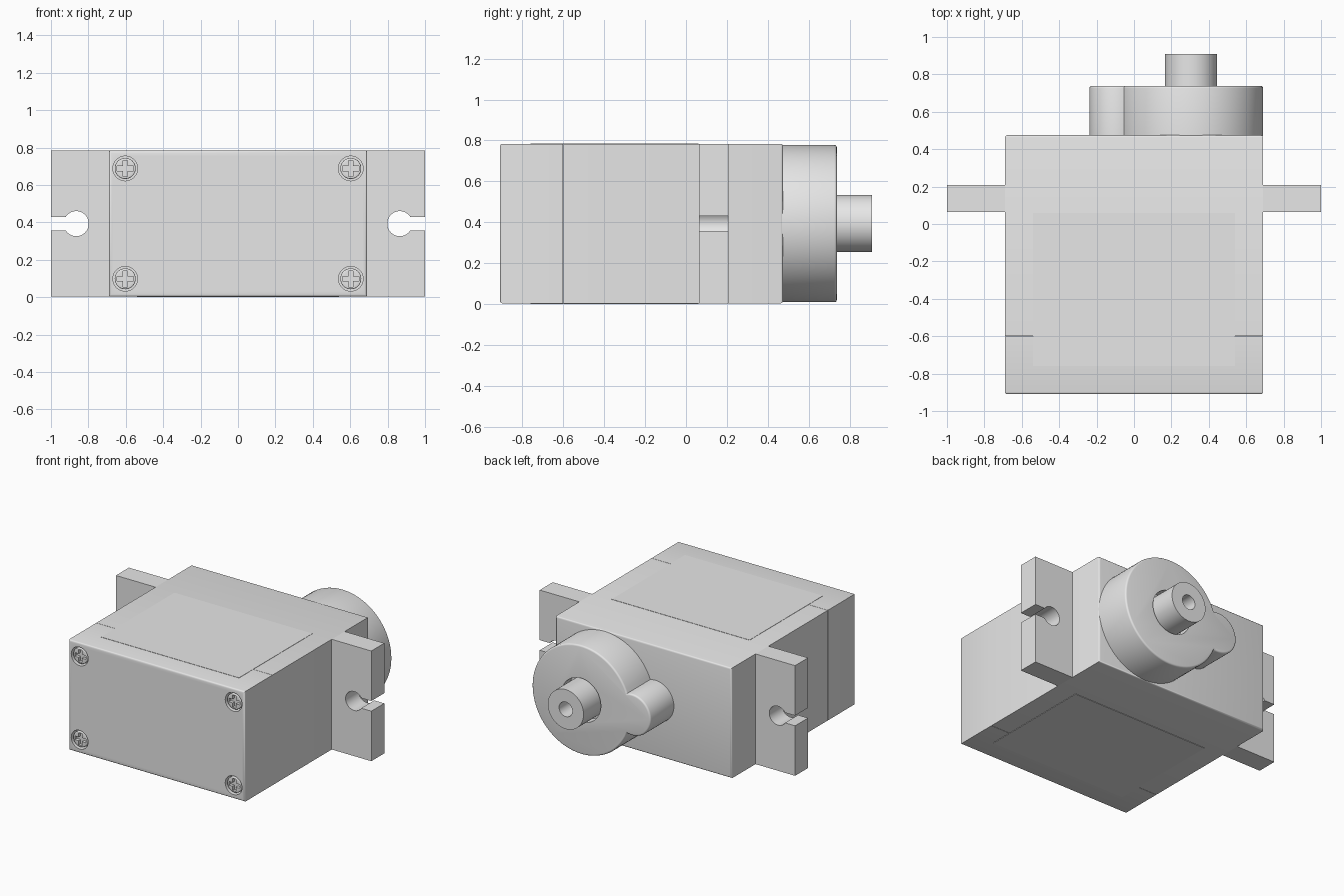
import bpy, bmesh
from math import sin, cos, pi, asin, acos, radians

if "Cube" in bpy.data.objects:
    bpy.data.objects.remove(bpy.data.objects["Cube"], do_unlink=True)

grey = bpy.data.materials.new("light grey plastic")
grey.use_nodes = True
grey.diffuse_color = (0.8, 0.8, 0.8, 1)
grey.node_tree.nodes["Principled BSDF"].inputs["Base Color"].default_value = (0.8, 0.8, 0.8, 1)

MID = 0.393                  # height of the centre line
LOW, HIGH = 0.003, 0.783     # case bottom and top
HALF = 0.69                  # half width of the case


def arc(cx, cz, r, start, end, steps):
    return [(cx + r * cos(start + (end - start) * i / steps),
             cz + r * sin(start + (end - start) * i / steps)) for i in range(steps + 1)]


def circle(cx, cz, r, steps=48):
    return arc(cx, cz, r, 0, 2 * pi, steps)[:-1]


def rect(x0, x1, z0, z1):
    return [(x0, z0), (x1, z0), (x1, z1), (x0, z1)]


def prism(name, outline, y0, y1, rim=None, bevel=0.012):
    """Extrude an x-z outline along y, rounding the rim at one y if asked."""
    bm = bmesh.new()
    a = [bm.verts.new((x, y0, z)) for x, z in outline]
    b = [bm.verts.new((x, y1, z)) for x, z in outline]
    bm.faces.new(a)
    bm.faces.new(b[::-1])
    for i in range(len(a)):
        j = (i + 1) % len(a)
        bm.faces.new((a[i], b[i], b[j], a[j]))
    bmesh.ops.recalc_face_normals(bm, faces=bm.faces)
    if rim is not None:
        edges = [e for e in bm.edges if all(abs(v.co.y - rim) < 1e-5 for v in e.verts)]
        bmesh.ops.bevel(bm, geom=edges, offset=bevel, segments=3, profile=0.5, affect='EDGES')
    mesh = bpy.data.meshes.new(name)
    bm.to_mesh(mesh)
    bm.free()
    mesh.materials.append(grey)
    obj = bpy.data.objects.new(name, mesh)
    bpy.context.collection.objects.link(obj)
    return obj


def activate(obj):
    bpy.ops.object.select_all(action='DESELECT')
    obj.select_set(True)
    bpy.context.view_layer.objects.active = obj


def cut(obj, cutter):
    """Subtract a cutter and throw it away."""
    mod = obj.modifiers.new("cut", 'BOOLEAN')
    mod.operation, mod.solver, mod.object = 'DIFFERENCE', 'EXACT', cutter
    activate(obj)
    bpy.ops.object.modifier_apply(modifier=mod.name)
    bpy.data.objects.remove(cutter, do_unlink=True)


def smooth(obj):
    activate(obj)
    bpy.ops.object.shade_smooth_by_angle(angle=radians(35))


# Case: main body and front cover meeting at a seam
body = prism("case_body", rect(-HALF, HALF, LOW, HIGH), -0.599, 0.475, rim=0.475)
cover = prism("front_cover", rect(-HALF, HALF, LOW, HIGH), -0.91, -0.601, rim=-0.91)

# Mounting ears, each with a keyhole slot open to the outside
slot, hole = 0.036, 0.067
gap = asin(slot / hole)
for side, label in ((1, "left"), (-1, "right")):
    outline = [(HALF, LOW), (1, LOW), (1, MID - slot)]
    outline += arc(0.865, MID, hole, -gap, gap - 2 * pi, 32)
    outline += [(1, MID + slot), (1, HIGH), (HALF, HIGH)]
    smooth(prism(label + "_mounting_ear", [(side * x, z) for x, z in outline], 0.063, 0.208))

# Thin label plates on the top and bottom
prism("top_plate", rect(-0.54, 0.54, HIGH, HIGH + 0.002), -0.76, 0.06)
prism("bottom_plate", rect(-0.54, 0.54, LOW - 0.003, LOW), -0.76, 0.06)

# Gear housing: a large disc joined to a small one
bx, br, sx, sr = 0.305, 0.385, -0.092, 0.146
d = bx - sx
big = acos((br * br + d * d - sr * sr) / (2 * br * d))
small = acos((sr * sr + d * d - br * br) / (2 * sr * d))
outline = arc(bx, MID, br, big - pi, pi - big, 72)
outline += arc(sx, MID, sr, small, 2 * pi - small, 32)[1:-1]
housing = prism("gear_housing", outline, 0.47, 0.738, rim=0.738)
cut(housing, prism("bore_cutter", circle(bx, MID, 0.155), 0.66, 0.8))

# Output shaft with a screw hole in its end
shaft = prism("output_shaft", circle(bx, MID, 0.14), 0.6, 0.91)
cut(shaft, prism("shaft_cutter", circle(bx, MID, 0.052, 32), 0.7, 0.95))

# Cross-head screws sunk into the corners of the front cover
arm, w = 0.043, 0.013
cross = [(arm, -w), (arm, w), (w, w), (w, arm), (-w, arm), (-w, w),
         (-arm, w), (-arm, -w), (-w, -w), (-w, -arm), (w, -arm), (w, -w)]
for x, side in ((0.603, "left"), (-0.603, "right")):
    for z, level in ((0.098, "lower"), (0.688, "upper")):
        cut(cover, prism("hole_cutter", circle(x, z, 0.066, 40), -0.95, -0.86))
        screw = prism(f"{level}_{side}_screw", circle(x, z, 0.056, 40), -0.903, -0.85,
                      rim=-0.903, bevel=0.006)
        cut(screw, prism("cross_cutter", [(x + cx, z + cz) for cx, cz in cross], -0.95, -0.88))
        smooth(screw)

for part in (body, cover, housing, shaft):
    smooth(part)
